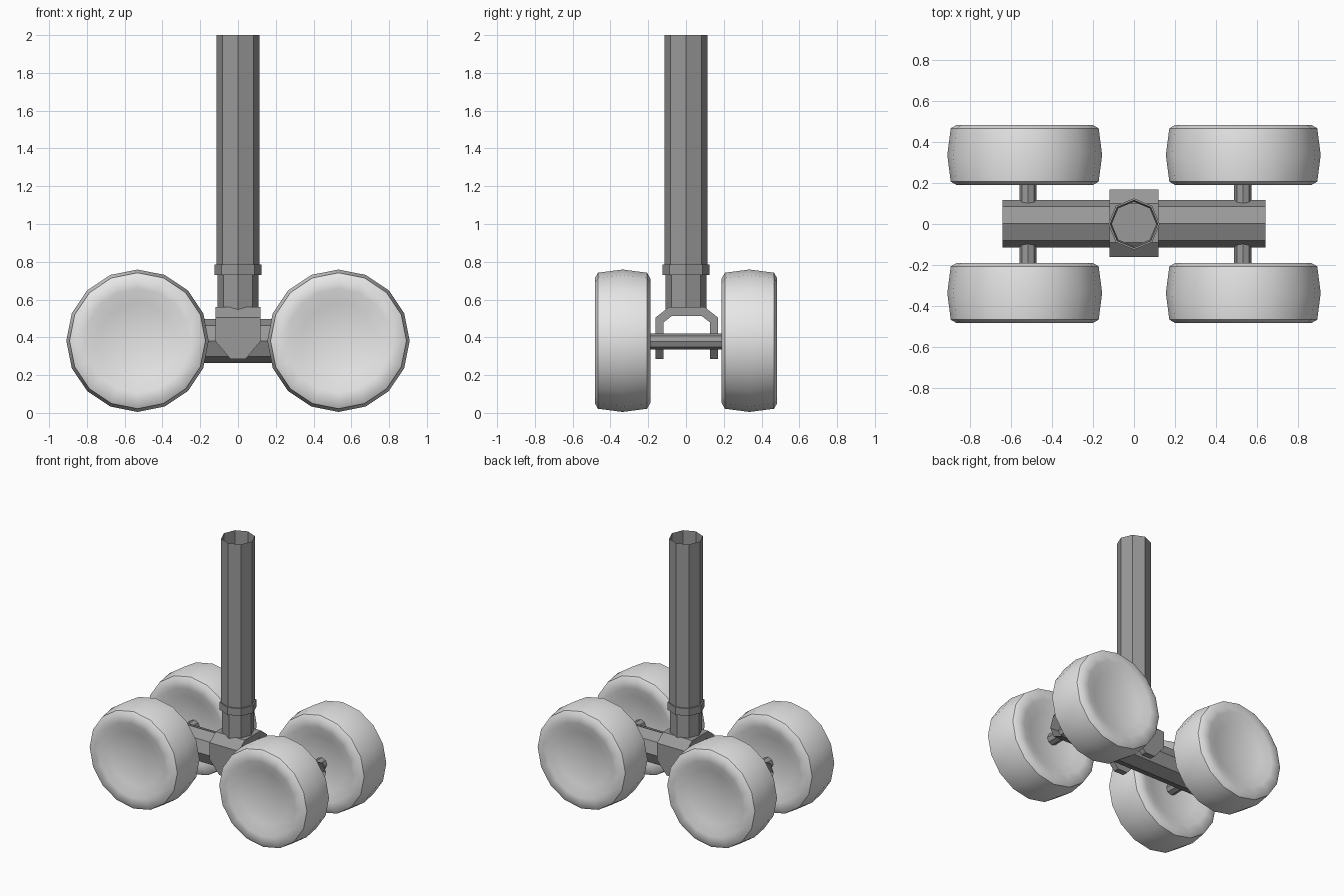
import bpy, bmesh, math
from mathutils import Matrix

if "Cube" in bpy.data.objects:
    bpy.data.objects.remove(bpy.data.objects["Cube"])


def material(name, v):
    m = bpy.data.materials.new(name)
    m.diffuse_color = (v, v, v, 1)
    m.use_nodes = True
    m.node_tree.nodes["Principled BSDF"].inputs["Base Color"].default_value = m.diffuse_color
    return m


TYRE = material("light grey", 0.8)
METAL = material("dark grey", 0.32)
TO_X = Matrix.Rotation(math.pi / 2, 4, 'Y')
TO_Y = Matrix.Rotation(-math.pi / 2, 4, 'X')


def finish(bm, name, mat, loc=(0, 0, 0), smooth=None):
    bmesh.ops.recalc_face_normals(bm, faces=bm.faces)
    me = bpy.data.meshes.new(name)
    bm.to_mesh(me)
    bm.free()
    me.materials.append(mat)
    ob = bpy.data.objects.new(name, me)
    ob.location = loc
    bpy.context.collection.objects.link(ob)
    if smooth:
        bpy.ops.object.select_all(action='DESELECT')
        ob.select_set(True)
        bpy.context.view_layer.objects.active = ob
        bpy.ops.object.shade_smooth_by_angle(angle=math.radians(smooth))
    return ob


def lathe(name, profile, sides, mat, loc, turn=Matrix(), smooth=None):
    """Spin (radius, height) points around z, then turn the result."""
    bm = bmesh.new()
    rings = []
    for r, h in profile:
        if r == 0:
            rings.append([bm.verts.new((0, 0, h))] * sides)
        else:
            rings.append([bm.verts.new((r * math.cos(2 * math.pi * i / sides),
                                        r * math.sin(2 * math.pi * i / sides), h))
                          for i in range(sides)])
    for a, b in zip(rings, rings[1:]):
        for i in range(sides):
            j = (i + 1) % sides
            bm.faces.new(list(dict.fromkeys((a[i], a[j], b[j], b[i]))))
    bm.transform(turn)
    return finish(bm, name, mat, loc, smooth)


# Four dished wheels with a slightly crowned tread
half = [(0, 0.108), (0.2, 0.116), (0.275, 0.147), (0.33, 0.147), (0.36, 0.13)]
wheel = half + [(0.377, 0)] + [(r, -h) for r, h in reversed(half)]
for sx, side in ((-1, "left"), (1, "right")):
    for sy, end in ((-1, "front"), (1, "back")):
        lathe(f"wheel_{end}_{side}", wheel, 16, TYRE,
              (sx * 0.532, sy * 0.336, 0.382), TO_Y, 40)

# Axles between each pair of wheels
for x, side in ((-0.516, "left"), (0.53, "right")):
    lathe(f"axle_{side}", [(0.042, -0.235), (0.042, 0.235)], 8, METAL,
          (x, 0, 0.378), TO_Y)

# Open eight-sided bogie beam
lathe("bogie_beam", [(0.116, -0.64), (0.116, 0.64)], 8, METAL,
      (0, 0.002, 0.38), TO_X)

# Hollow upright strut, narrower below the collar
lathe("strut", [(0.108, 0.54), (0.108, 0.74), (0.115, 0.77), (0.115, 2.0)],
      8, METAL, (0, 0, 0))
lathe("strut_collar", [(0.108, 0.73), (0.125, 0.73), (0.125, 0.785), (0.115, 0.785)],
      8, METAL, (0, 0, 0))

# Arched fork straddling the beam, with tapered cheeks
outer = [(0.165, 0.285), (0.165, 0.38), (0.165, 0.505), (0.095, 0.56)]
inner = [(0.122, 0.285), (0.122, 0.38), (0.122, 0.48), (0.08, 0.512)]
outer += [(-y, z) for y, z in reversed(outer)]
inner += [(-y, z) for y, z in reversed(inner)]
bm = bmesh.new()
sections = []
for (yo, zo), (yi, zi) in zip(outer, inner):
    w = 0.04 if zo < 0.3 else 0.12
    sections.append([bm.verts.new((sx * w, y, z)) for sx, y, z in
                     ((-1, yo, zo), (1, yo, zo), (1, yi, zi), (-1, yi, zi))])
for a, b in zip(sections, sections[1:]):
    for i in range(4):
        j = (i + 1) % 4
        bm.faces.new((a[i], a[j], b[j], b[i]))
bm.faces.new(sections[0])
bm.faces.new(sections[-1])
finish(bm, "fork", METAL, (0, 0.004, 0))
